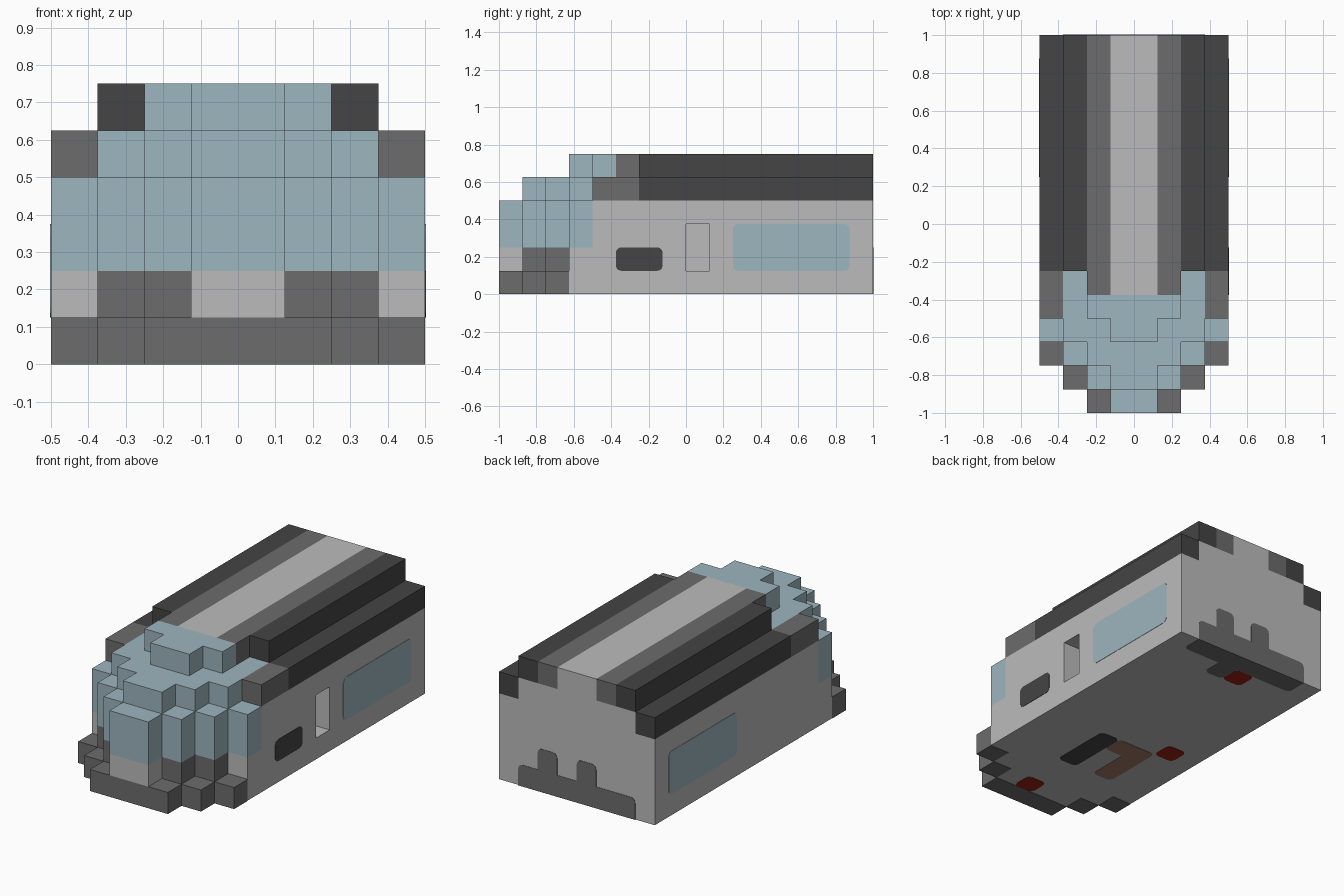
import bpy
import bmesh
from mathutils import Vector

cube = bpy.data.objects.get("Cube")
if cube:
    bpy.data.objects.remove(cube, do_unlink=True)

U = 0.125      # block size of the whole design
SKIN = 0.002   # thickness of painted plates


def material(name, rgb):
    mat = bpy.data.materials.new(name)
    mat.use_nodes = True
    mat.diffuse_color = (*rgb, 1)
    mat.node_tree.nodes["Principled BSDF"].inputs["Base Color"].default_value = (*rgb, 1)
    return mat


LIGHT = material("light grey", (0.50, 0.50, 0.50))
GREY = material("mid grey", (0.15, 0.15, 0.15))
DARK = material("dark grey", (0.058, 0.058, 0.058))
GLASS = material("pale blue glass", (0.34, 0.465, 0.52))
RED = material("red", (0.32, 0.015, 0.006))
BROWN = material("brown", (0.35, 0.20, 0.13))


def prism(name, points, push, mat, radius=0):
    """Extrude a flat outline; optionally round the corners first."""
    bm = bmesh.new()
    bm.faces.new([bm.verts.new(p) for p in points])
    if radius:
        # corners that wrap over the lower rear edge stay square
        corners = [v for v in bm.verts if not (v.co.y > 0.99 and v.co.z < 0.01)]
        bmesh.ops.bevel(bm, geom=corners, offset=radius, segments=3,
                        profile=0.5, affect='VERTICES')
    out = bmesh.ops.extrude_face_region(bm, geom=bm.faces[:])
    moved = [g for g in out["geom"] if isinstance(g, bmesh.types.BMVert)]
    bmesh.ops.translate(bm, verts=moved, vec=Vector(push))
    bmesh.ops.recalc_face_normals(bm, faces=bm.faces[:])
    mesh = bpy.data.meshes.new(name)
    bm.to_mesh(mesh)
    bm.free()
    mesh.materials.append(mat)
    obj = bpy.data.objects.new(name, mesh)
    bpy.context.collection.objects.link(obj)
    return obj


def box(name, x, y, z, mat):
    """Box given by block ranges on each axis."""
    pts = [(x[a] * U, y[b] * U, z[0] * U) for a, b in ((0, 0), (1, 0), (1, 1), (0, 1))]
    return prism(name, pts, (0, 0, (z[1] - z[0]) * U), mat)


def pair(name, x, y, z, mat):
    """Matching boxes on both sides."""
    box("left_" + name, x, y, z, mat)
    box("right_" + name, (-x[1], -x[0]), y, z, mat)


def stepped(name, widths, front, back, z, mat):
    """Stair-stepped nose: each half width starts one block further back."""
    half = []
    for i, w in enumerate(widths):
        half += [(w, front + i), (w, front + i + 1)]
    half[-1] = (widths[-1], back)
    outline = half + [(-x, y) for x, y in reversed(half)]
    return prism(name, [(x * U, y * U, z[0] * U) for x, y in outline],
                 (0, 0, (z[1] - z[0]) * U), mat)


def plate(name, axis, at, a, b, mat):
    """Thin rounded plate on a plane; a and b are block ranges on the other axes."""
    pts = []
    for i, j in ((0, 0), (1, 0), (1, 1), (0, 1)):
        p = [a[i] * U, b[j] * U]
        p.insert(axis, at)
        pts.append(p)
    push = [0, 0, 0]
    push[axis] = SKIN if at >= 0 else -SKIN
    return prism(name, pts, push, mat, 0.028)


# Floor layer and the grey bumper steps around the nose
stepped("floor", (2, 3, 4), -7, 8, (SKIN / U, 1), LIGHT)
box("front_bumper", (-2, 2), (-8, -7), (0, 1), GREY)
pair("inner_bumper", (2, 3), (-7, -6), (0, 1), GREY)
pair("outer_bumper", (3, 4), (-6, -5), (0, 1), GREY)

# Nose below the windscreen
box("nose", (-1, 1), (-8, -7), (1, 2), LIGHT)
stepped("nose_cheeks", (2, 3), -7, -5, (1, 2), GREY)
box("hull_front", (-4, 4), (-5, -4), (1, 2), LIGHT)

# Hull with a recessed niche on the left side
hull = box("hull", (-4, 4), (-4, 8), (1, 4), LIGHT)
cutter = box("niche_cutter", (3, 5), (0, 1), (0.5, 3), LIGHT)
cutter.hide_render = True
cutter.hide_viewport = True
cut = hull.modifiers.new("niche", 'BOOLEAN')
cut.operation = 'DIFFERENCE'
cut.solver = 'EXACT'
cut.object = cutter

# Three tiers of stepped glass
stepped("windscreen", (1, 2, 3, 4), -8, -4, (2, 4), GLASS)
stepped("upper_windscreen", (1, 2, 3), -7, -2, (4, 5), GLASS)
stepped("canopy_top", (1, 2), -5, -3, (5, 6), GLASS)

# Roof with lengthwise stripes
box("roof_core", (-3, 3), (-2, 8), (4, 5), LIGHT)
pair("shoulder_front", (3, 4), (-4, -2), (4, 5), GREY)
pair("shoulder", (3, 4), (-2, 8), (4, 5), DARK)
box("roof_centre", (-1, 1), (-3, 8), (5, 6), LIGHT)
pair("roof_stripe", (1, 2), (-3, 8), (5, 6), GREY)
pair("roof_edge", (2, 3), (-2, 8), (5, 6), DARK)

# Side windows and left hatch
for side, x in (("left", 0.5), ("right", -0.5)):
    plate(side + "_window", 0, x, (2, 7), (1, 3), GLASS)
plate("left_hatch", 0, 0.5, (-3, -1), (1, 2), DARK)

# Rear bumper panel with two tabs
plate("rear_panel", 1, 1, (-3, 3), (0, 1), GREY)
for name, x in (("right_rear_tab", -1), ("left_rear_tab", 1)):
    plate(name, 1, 1, (x, x + 1), (0.5, 2), GREY)

# Underside markings
plate("rear_underpanel", 2, 0, (-3, 3), (7, 8), GREY)
plate("rear_undertab", 2, 0, (0, 1), (6, 7.5), GREY)
for name, x, y in (("rear_red_mark", -1, 6), ("side_red_mark", -3, -1),
                   ("front_red_mark", 0, -7)):
    plate(name, 2, 0, (x, x + 1), (y, y + 1), RED)
plate("brown_long_mark", 2, 0, (-2, -1), (-4, -1), BROWN)
plate("brown_cross_mark", 2, 0, (-2, 0), (-2, -1), BROWN)
plate("dark_mark", 2, 0, (0, 1), (-4, -1), DARK)
